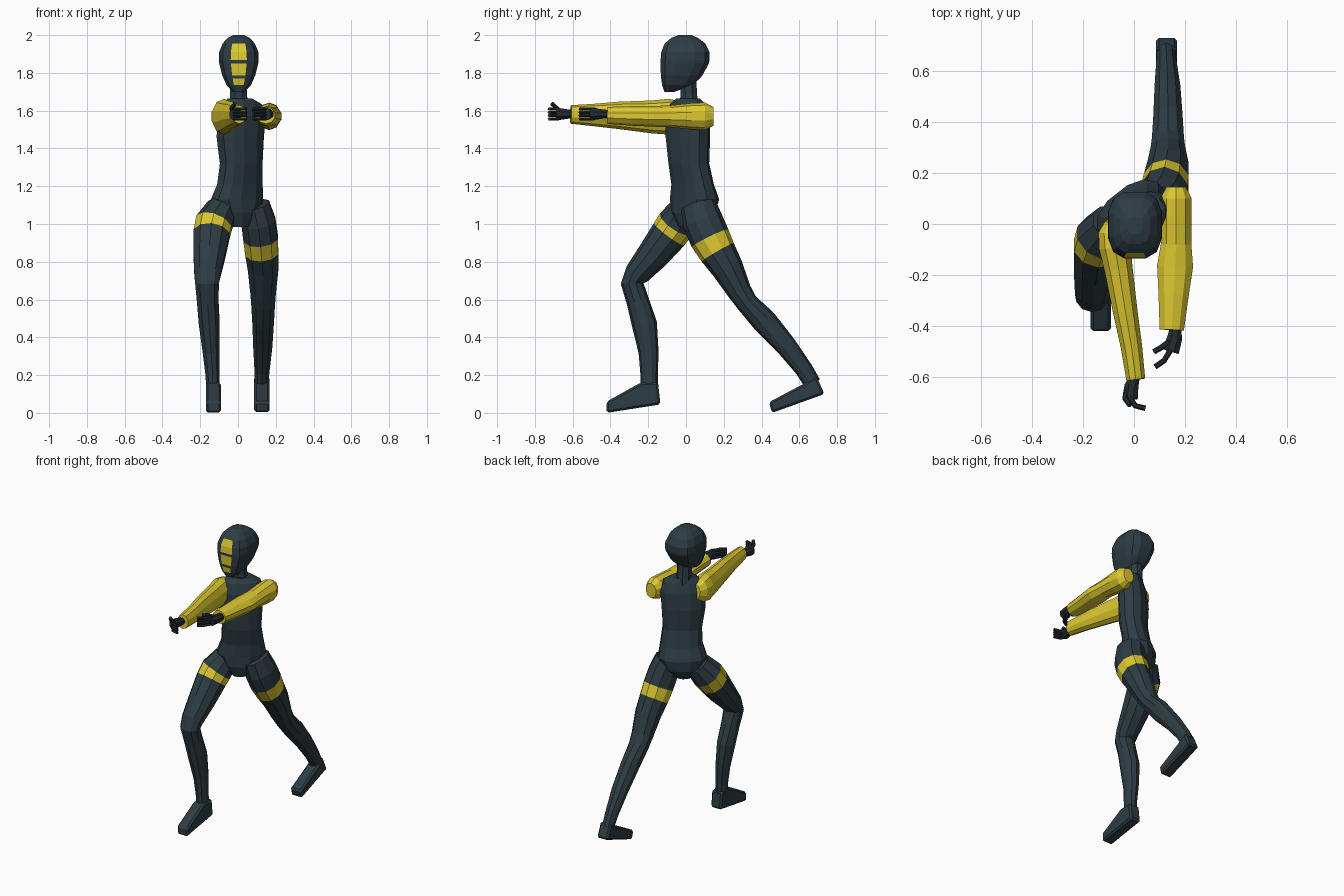
import bpy, bmesh, math
from mathutils import Vector


def material(name, rgb):
    m = bpy.data.materials.new(name)
    m.diffuse_color = (*rgb, 1)
    return m


SLATE = material("dark slate", (0.027, 0.046, 0.058))
YELLOW = material("yellow", (0.72, 0.58, 0.03))
GLOVE = material("dark glove", (0.017, 0.023, 0.031))


def finish(name, bm, mats):
    bmesh.ops.recalc_face_normals(bm, faces=bm.faces[:])
    me = bpy.data.meshes.new(name)
    bm.to_mesh(me)
    bm.free()
    for m in mats:
        me.materials.append(m)
    ob = bpy.data.objects.new(name, me)
    bpy.context.collection.objects.link(ob)
    return ob


def loft(name, rings, mats, n=10, side=(1, 0, 0), axis=None, p=2.0, band=None, rule=None):
    """Tube through rings (x, y, z, half width, half depth); band = row given material 1."""
    bm = bmesh.new()
    centres = [Vector(r[:3]) for r in rings]
    rows = []
    for i, r in enumerate(rings):
        if axis:
            t = Vector(axis)
        else:
            a, b = centres[max(i - 1, 0)], centres[min(i + 1, len(rings) - 1)]
            t = (b - a).normalized()
        s = Vector(side)
        u = (s - t * s.dot(t)).normalized()
        v = t.cross(u)
        row = []
        for k in range(n):
            ang = (k + 0.5) * 2 * math.pi / n
            c, d = math.cos(ang), math.sin(ang)
            c = math.copysign(abs(c) ** (2 / p), c)
            d = math.copysign(abs(d) ** (2 / p), d)
            row.append(bm.verts.new(centres[i] + u * r[3] * c + v * r[4] * d))
        rows.append(row)
    for i in range(len(rows) - 1):
        for k in range(n):
            j = (k + 1) % n
            f = bm.faces.new((rows[i][k], rows[i][j], rows[i + 1][j], rows[i + 1][k]))
            if i == band:
                f.material_index = 1
    bm.faces.new(rows[0])
    bm.faces.new(rows[-1])
    bm.normal_update()
    if rule:
        for f in bm.faces:
            f.material_index = rule(f.calc_center_median())
    return finish(name, bm, mats)


def foot(name, x, w, profile):
    """Side profile (y, z) extruded across x with chamfered edges."""
    bm = bmesh.new()
    l = [bm.verts.new((x - w, y, z)) for y, z in profile]
    r = [bm.verts.new((x + w, y, z)) for y, z in profile]
    bm.faces.new(l)
    bm.faces.new(r)
    for i in range(len(l)):
        j = (i + 1) % len(l)
        bm.faces.new((l[i], l[j], r[j], r[i]))
    bmesh.ops.recalc_face_normals(bm, faces=bm.faces[:])
    bmesh.ops.bevel(bm, geom=bm.edges[:], offset=0.011, segments=1, affect='EDGES',
                    clamp_overlap=True)
    return finish(name, bm, [SLATE])


# Torso and pelvis, twisted so the left side is further back
yaw = math.radians(38)
turned = (math.cos(yaw), math.sin(yaw), 0)
loft("torso", [
    (0.00, 0.02, 0.985, 0.05, 0.06),
    (-0.005, 0.04, 1.06, 0.12, 0.10),
    (-0.005, 0.045, 1.13, 0.155, 0.10),
    (0.01, 0.035, 1.21, 0.135, 0.085),
    (0.017, 0.015, 1.32, 0.125, 0.085),
    (0.012, 0.01, 1.46, 0.14, 0.09),
    (0.02, 0.01, 1.57, 0.145, 0.085),
    (0.02, 0.01, 1.635, 0.12, 0.065),
    (0.01, 0.01, 1.665, 0.07, 0.05),
], [SLATE], n=12, side=turned, axis=(0, 0, 1), p=2.4)

loft("neck", [
    (0.005, 0.015, 1.62, 0.06, 0.055),
    (0.003, 0.015, 1.68, 0.048, 0.048),
    (0.003, 0.01, 1.79, 0.048, 0.046),
], [SLATE], n=8, axis=(0, 0, 1))


# Head, with extra rows where the face stripes begin and end
def face_stripe(c):
    rows = ((1.735, 1.77), (1.787, 1.85), (1.867, 1.955))
    return int(c.y < -0.08 and abs(c.x) < 0.025 and any(a < c.z < b for a, b in rows))


head_rows = [  # height, front y, back y, half width
    (1.70, -0.115, -0.06, 0.03), (1.735, -0.128, 0.035, 0.066), (1.77, -0.134, 0.075, 0.082),
    (1.787, -0.136, 0.09, 0.09), (1.85, -0.138, 0.124, 0.106), (1.867, -0.138, 0.128, 0.108),
    (1.91, -0.134, 0.128, 0.106), (1.955, -0.116, 0.105, 0.088), (1.985, -0.08, 0.065, 0.06),
    (2.0, -0.04, 0.03, 0.03)]
loft("head", [(0.004, (f + b) / 2, z, w, (b - f) / 2) for z, f, b, w in head_rows],
     [SLATE, YELLOW], n=12, axis=(0, 0, 1), p=2.9, rule=face_stripe)

# Sleeved arms, both reaching forward
loft("right_sleeve", [
    (-0.08, 0.01, 1.575, 0.035, 0.05),
    (-0.082, -0.03, 1.57, 0.06, 0.08),
    (-0.075, -0.09, 1.568, 0.065, 0.095),
    (-0.06, -0.18, 1.567, 0.058, 0.087),
    (-0.033, -0.35, 1.575, 0.05, 0.073),
    (-0.01, -0.48, 1.577, 0.044, 0.06),
    (0.007, -0.61, 1.58, 0.039, 0.049),
], [YELLOW], n=10)
loft("left_sleeve", [
    (0.165, 0.145, 1.57, 0.04, 0.05),
    (0.165, 0.10, 1.57, 0.064, 0.073),
    (0.165, 0.03, 1.57, 0.064, 0.07),
    (0.165, -0.08, 1.57, 0.063, 0.058),
    (0.161, -0.165, 1.57, 0.074, 0.055),
    (0.155, -0.28, 1.572, 0.062, 0.052),
    (0.148, -0.415, 1.575, 0.05, 0.045),
], [YELLOW], n=10)


# Hands: palm, four curled fingers and a thumb
def hand(side, palm, finger, thumb):
    loft(side + "_palm", [(x, y, 1.582, w, h) for x, y, w, h in palm], [GLOVE], n=8)
    for i in range(4):
        z = 1.557 + 0.017 * i
        loft(f"{side}_finger_{i + 1}", [(x, y, z, 0.009, 0.011) for x, y in finger],
             [GLOVE], n=6, side=(0, 0, 1))
    loft(side + "_thumb", [(*q, 0.011, 0.011) for q in thumb], [GLOVE], n=6, side=(0, 0, 1))


hand("right",
     [(0.005, -0.595, 0.02, 0.022), (-0.01, -0.635, 0.03, 0.028), (-0.015, -0.685, 0.032, 0.036)],
     [(-0.02, -0.675), (0.005, -0.712), (0.045, -0.722)],
     [(-0.03, -0.65, 1.59), (-0.035, -0.685, 1.615), (-0.015, -0.71, 1.637)])
hand("left",
     [(0.163, -0.40, 0.022, 0.022), (0.16, -0.445, 0.032, 0.027), (0.143, -0.50, 0.036, 0.035)],
     [(0.145, -0.49), (0.118, -0.535), (0.082, -0.56)],
     [(0.145, -0.455, 1.59), (0.105, -0.485, 1.607), (0.078, -0.50, 1.60)])

# Legs: right one stepping forward, left one trailing, each with a thigh band
loft("right_leg", [
    (-0.085, 0.0, 1.08, 0.085, 0.085),
    (-0.128, -0.052, 1.00, 0.103, 0.103),
    (-0.14, -0.09, 0.945, 0.10, 0.10),
    (-0.152, -0.175, 0.835, 0.088, 0.086),
    (-0.162, -0.26, 0.735, 0.073, 0.068),
    (-0.164, -0.285, 0.685, 0.066, 0.06),
    (-0.16, -0.255, 0.59, 0.06, 0.06),
    (-0.152, -0.22, 0.47, 0.058, 0.067),
    (-0.142, -0.198, 0.32, 0.047, 0.053),
    (-0.135, -0.195, 0.20, 0.039, 0.046),
    (-0.133, -0.195, 0.13, 0.037, 0.046),
], [SLATE, YELLOW], n=10, band=1)
loft("left_leg", [
    (0.085, 0.065, 1.10, 0.085, 0.095),
    (0.108, 0.09, 1.01, 0.095, 0.108),
    (0.12, 0.127, 0.925, 0.096, 0.108),
    (0.126, 0.168, 0.85, 0.092, 0.098),
    (0.133, 0.22, 0.765, 0.085, 0.085),
    (0.133, 0.285, 0.64, 0.071, 0.064),
    (0.133, 0.325, 0.58, 0.066, 0.058),
    (0.133, 0.415, 0.485, 0.06, 0.067),
    (0.131, 0.53, 0.355, 0.053, 0.056),
    (0.127, 0.625, 0.23, 0.042, 0.047),
    (0.125, 0.67, 0.155, 0.038, 0.045),
], [SLATE, YELLOW], n=10, band=2)

# Feet
foot("right_foot", -0.13, 0.04,
     [(-0.24, 0.16), (-0.148, 0.16), (-0.135, 0.045), (-0.42, 0.0), (-0.42, 0.06)])
foot("left_foot", 0.127, 0.041,
     [(0.625, 0.155), (0.69, 0.195), (0.733, 0.10), (0.455, 0.0), (0.44, 0.057)])
